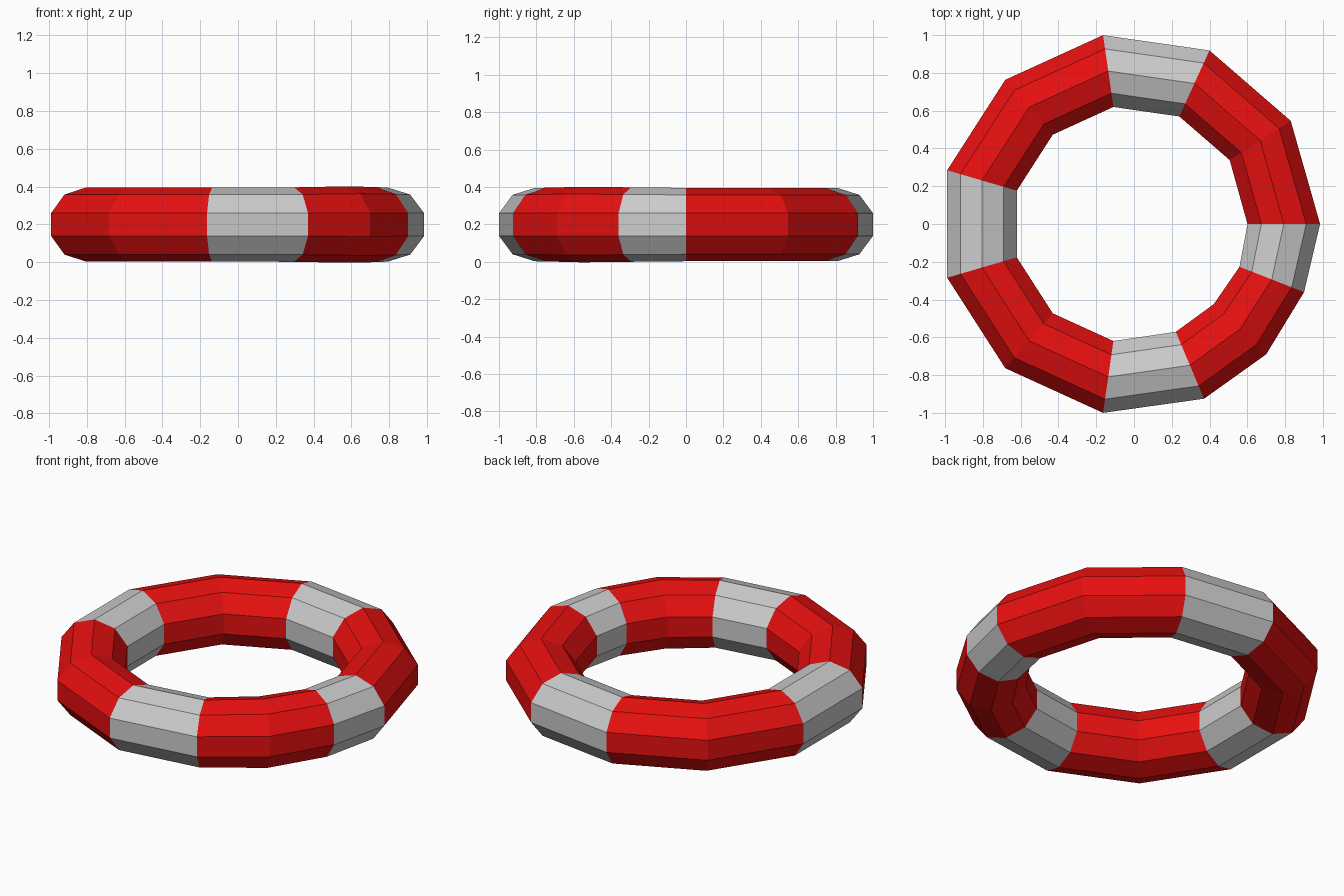
import bpy, bmesh
from math import sin, cos, radians
from mathutils import Vector

if "Cube" in bpy.data.objects:
    bpy.data.objects.remove(bpy.data.objects["Cube"])

SIDES = 10            # sides of the tube section
CENTRE_X = -0.02

# Ring stations: (angle, path radius, radial half width, half height)
step = 360 / 11
stations = [(i * step, 0.818, 0.202, 0.196) for i in range(9)]
stations[0] = (0, 0.813, 0.202, 0.196)
# closing section has shorter, uneven segments
stations += [(292.9, 0.812, 0.202, 0.197),
             (316.2, 0.805, 0.202, 0.202),
             (338.6, 0.805, 0.193, 0.199)]


def section(angle, radius, width, height):
    a = radians(angle)
    pts = []
    for k in range(SIDES):
        t = radians(18 + 360 / SIDES * k)
        r = radius + width * cos(t)
        pts.append(Vector((CENTRE_X + r * cos(a), r * sin(a), 0.199 + height * sin(t))))
    return pts


def bands(name, segments, material=None):
    """Tube segments between neighbouring stations, welded where they touch."""
    bm = bmesh.new()
    rings = {}
    n = len(stations)
    for i in segments:
        for s in (i, (i + 1) % n):
            if s not in rings:
                rings[s] = [bm.verts.new(p) for p in section(*stations[s])]
        a, b = rings[i], rings[(i + 1) % n]
        for k in range(SIDES):
            m = (k + 1) % SIDES
            bm.faces.new((a[k], b[k], b[m], a[m]))
    # orient outwards from the tube core
    for f in bm.faces:
        f.normal_update()
        c = f.calc_center_median()
        flat = Vector((c.x - CENTRE_X, c.y, 0))
        core = flat.normalized() * 0.79 + Vector((CENTRE_X, 0, 0.199))
        if f.normal.dot(c - core) < 0:
            f.normal_flip()
    mesh = bpy.data.meshes.new(name)
    bm.to_mesh(mesh)
    bm.free()
    if material:
        mesh.materials.append(material)
    obj = bpy.data.objects.new(name, mesh)
    bpy.context.collection.objects.link(obj)
    return obj


red = bpy.data.materials.new("red")
red.diffuse_color = (0.8, 0.005, 0.005, 1)
red.use_nodes = True
red.node_tree.nodes["Principled BSDF"].inputs["Base Color"].default_value = red.diffuse_color

# Two red segments, then one grey, around the ring
count = range(len(stations))
bands("red_bands", [i for i in count if i % 3 != 2], red)
bands("grey_bands", [i for i in count if i % 3 == 2])
